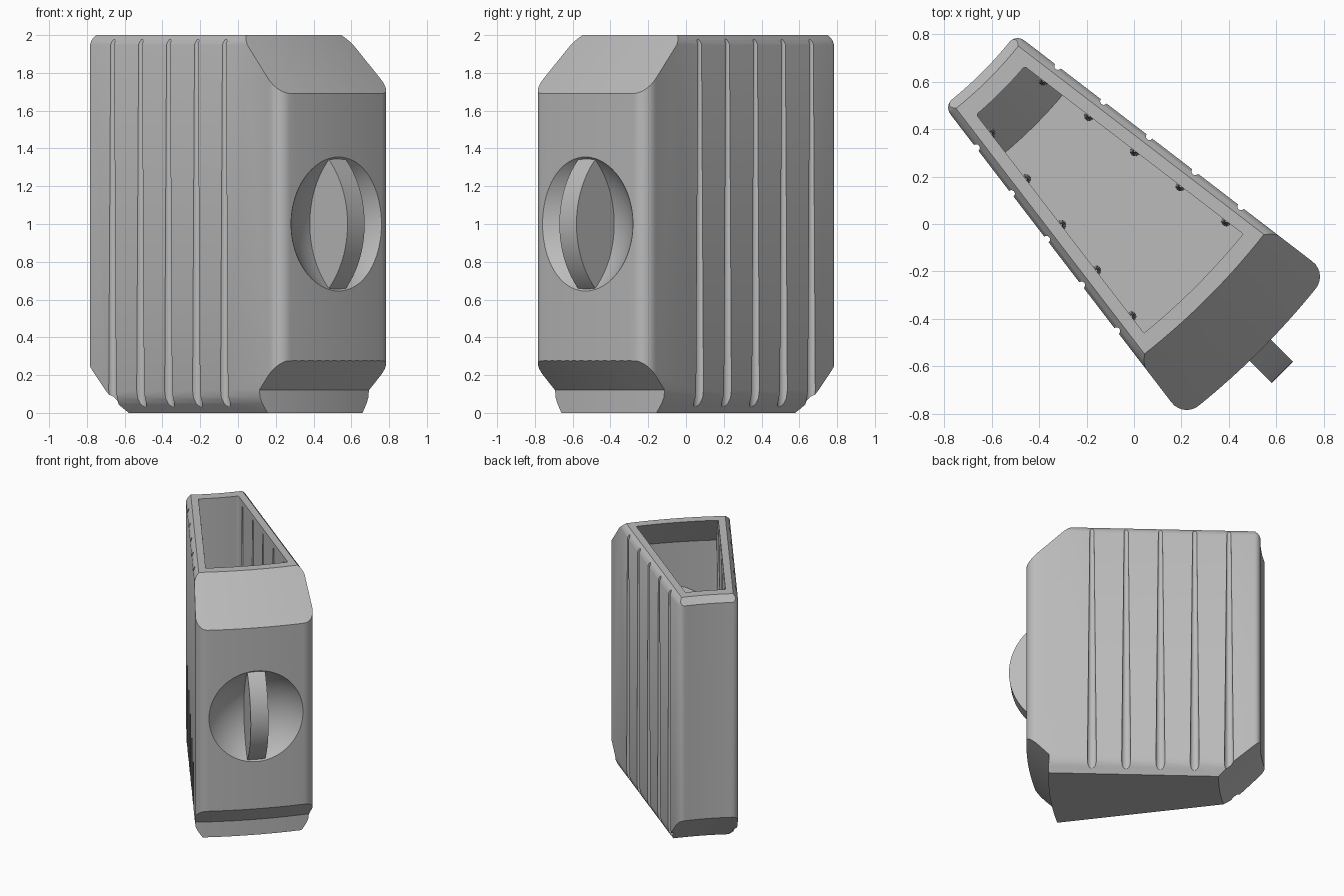
import bpy, bmesh
from math import sin, cos, asin, radians, pi, sqrt, atan2
from mathutils import Matrix

# Local frame: x runs outward along the wedge, y across it; turned 45 degrees at the end
APEX = -2.547
HALF = radians(7.5)
WALL = 0.086

cube = bpy.data.objects.get("Cube")
if cube:
    bpy.data.objects.remove(cube, do_unlink=True)

grey = bpy.data.materials.new("plain grey")
grey.use_nodes = True
GREY = (0.5, 0.5, 0.5, 1)
grey.diffuse_color = GREY
grey.node_tree.nodes["Principled BSDF"].inputs["Base Color"].default_value = GREY


def loft(name, rings):
    """Closed solid through rings holding equal numbers of points."""
    bm = bmesh.new()
    rows = [[bm.verts.new(p) for p in ring] for ring in rings]
    n = len(rows[0])
    for a, b in zip(rows, rows[1:]):
        for i in range(n):
            j = (i + 1) % n
            bm.faces.new((a[i], a[j], b[j], b[i]))
    bm.faces.new(rows[0])
    bm.faces.new(rows[-1])
    bmesh.ops.recalc_face_normals(bm, faces=bm.faces)
    mesh = bpy.data.meshes.new(name)
    bm.to_mesh(mesh)
    bm.free()
    mesh.materials.append(grey)
    ob = bpy.data.objects.new(name, mesh)
    bpy.context.collection.objects.link(ob)
    return ob


def boolean(target, tool, operation):
    bpy.context.view_layer.objects.active = target
    mod = target.modifiers.new("cut", "BOOLEAN")
    mod.operation, mod.solver, mod.object = operation, "EXACT", tool
    bpy.ops.object.modifier_apply(modifier=mod.name)
    bpy.data.objects.remove(tool, do_unlink=True)


def plan(front, back, fillet_f, fillet_b, inset, z):
    """Ring sector outline with filleted corners and sides moved in by inset."""
    rf, rb = front - APEX - fillet_f, back - APEX + fillet_b
    a = HALF - asin((fillet_f + inset) / rf)
    b = HALF - asin((fillet_b + inset) / rb)
    half = []
    for i in range(9):
        t = a * i / 8
        half.append((APEX + (rf + fillet_f) * cos(t), (rf + fillet_f) * sin(t)))
    for i in range(1, 8):
        t = a + (HALF + pi / 2 - a) * i / 7
        half.append((APEX + rf * cos(a) + fillet_f * cos(t), rf * sin(a) + fillet_f * sin(t)))
    for i in range(8):
        t = HALF + pi / 2 + (pi / 2 + b - HALF) * i / 7
        half.append((APEX + rb * cos(b) + fillet_b * cos(t), rb * sin(b) + fillet_b * sin(t)))
    for i in range(1, 7):
        t = b * (1 - i / 6)
        half.append((APEX + (rb - fillet_b) * cos(t), (rb - fillet_b) * sin(t)))
    mirrored = [(x, -y) for x, y in half[-2:0:-1]]
    return [(x, y, z) for x, y in half + mirrored]


def spin(name, profile):
    """Sweep an (x, z) profile about the wedge apex."""
    angles = [radians(-14 + 28 * i / 28) for i in range(29)]
    return loft(name, [[(APEX + (x - APEX) * cos(t), (x - APEX) * sin(t), z)
                        for x, z in profile] for t in angles])


def side_cone(y_sign, x, inset, r_low, r_high, z_low, z_high):
    """Upright tapered rod lying on a side wall."""
    y = y_sign * ((x - APEX) * sin(HALF) / cos(HALF) - inset / cos(HALF))
    return loft("rod", [[(x + r * cos(2 * pi * i / 16), y + r * sin(2 * pi * i / 16), z)
                         for i in range(16)] for r, z in ((r_low, z_low), (r_high, z_high))])


def ball(name, x, radius):
    bm = bmesh.new()
    bmesh.ops.create_uvsphere(bm, u_segments=64, v_segments=40, radius=radius,
                              matrix=Matrix.Translation((x, 0, 1)) @ Matrix.Rotation(pi / 2, 4, "Y"))
    mesh = bpy.data.meshes.new(name)
    bm.to_mesh(mesh)
    bm.free()
    mesh.materials.append(grey)
    ob = bpy.data.objects.new(name, mesh)
    bpy.context.collection.objects.link(ob)
    return ob


# Outer shell: filleted wedge trimmed by the chamfered profile
levels = [(0, 0.055), (0.05, 0.02), (0.08, 0.006), (0.12, 0), (1.95, 0), (1.975, 0.012), (2, 0.034)]
shell = loft("wedge_container", [plan(0.753, -0.905, 0.08, 0.045, d, z) for z, d in levels])
boolean(shell, spin("trim", [(0.597, -0.1), (0.597, 0.12), (0.897, 0.42), (0.897, 1.55),
                             (0.338, 2.1), (-0.785, 2.1), (-0.985, 1.85),
                             (-0.985, 0.343), (-0.5, -0.1)]), "INTERSECT")

# Open cavity following the outer shape
cavity = loft("cavity", [plan(0.66, -0.79, 0.01, 0.01, WALL, z) for z in (0, 2.2)])
boolean(cavity, spin("trim", [(0.51, 0.09), (0.51, 0.155), (0.76, 0.405), (0.76, 1.61),
                              (0.37, 2.0), (0.27, 2.1), (-0.9, 2.1), (-0.9, 0.377),
                              (-0.59, 0.09)]), "INTERSECT")
boolean(cavity, ball("bulge", 1.08, 0.56), "DIFFERENCE")

# Five tapered grooves on each side, with slim ribs behind them
groove_x = [-0.697 + 0.241 * i for i in range(5)]
for s in (-1, 1):
    for x in groove_x:
        boolean(cavity, side_cone(s, x, WALL, 0.022, 0.006, 0.05, 1.96), "DIFFERENCE")
        boolean(shell, side_cone(s, x, 0, 0.034, 0.015, -0.05, 1.98), "DIFFERENCE")
boolean(shell, cavity, "DIFFERENCE")

# Round finger recess
boolean(shell, ball("recess", 1.08, 0.483), "DIFFERENCE")

# Lens shaped grip standing in the recess
R, CHORD = 0.484, 0.72
h = sqrt(R * R - (CHORD - 0.4) ** 2)
a_front = atan2(h, CHORD - 0.4)
a_back = atan2(h, 1.08 - CHORD)
r_back = sqrt(h * h + (1.08 - CHORD) ** 2)
N = 40
lens = [(0.4 + R * cos(t), 1 + R * sin(t))
        for t in (a_front * (2 * i / N - 1) for i in range(N + 1))]
lens += [(1.08 - r_back * cos(t), 1 + r_back * sin(t))
         for t in (a_back * (1 - 2 * i / N) for i in range(1, N))]
grip = loft("grip_tab", [[(x, y, z) for x, z in lens] for y in (-0.064, 0.064)])

for ob in (shell, grip):
    ob.rotation_euler.z = -pi / 4
    bpy.ops.object.select_all(action="DESELECT")
    ob.select_set(True)
    bpy.context.view_layer.objects.active = ob
    bpy.ops.object.shade_smooth_by_angle(angle=radians(28))
